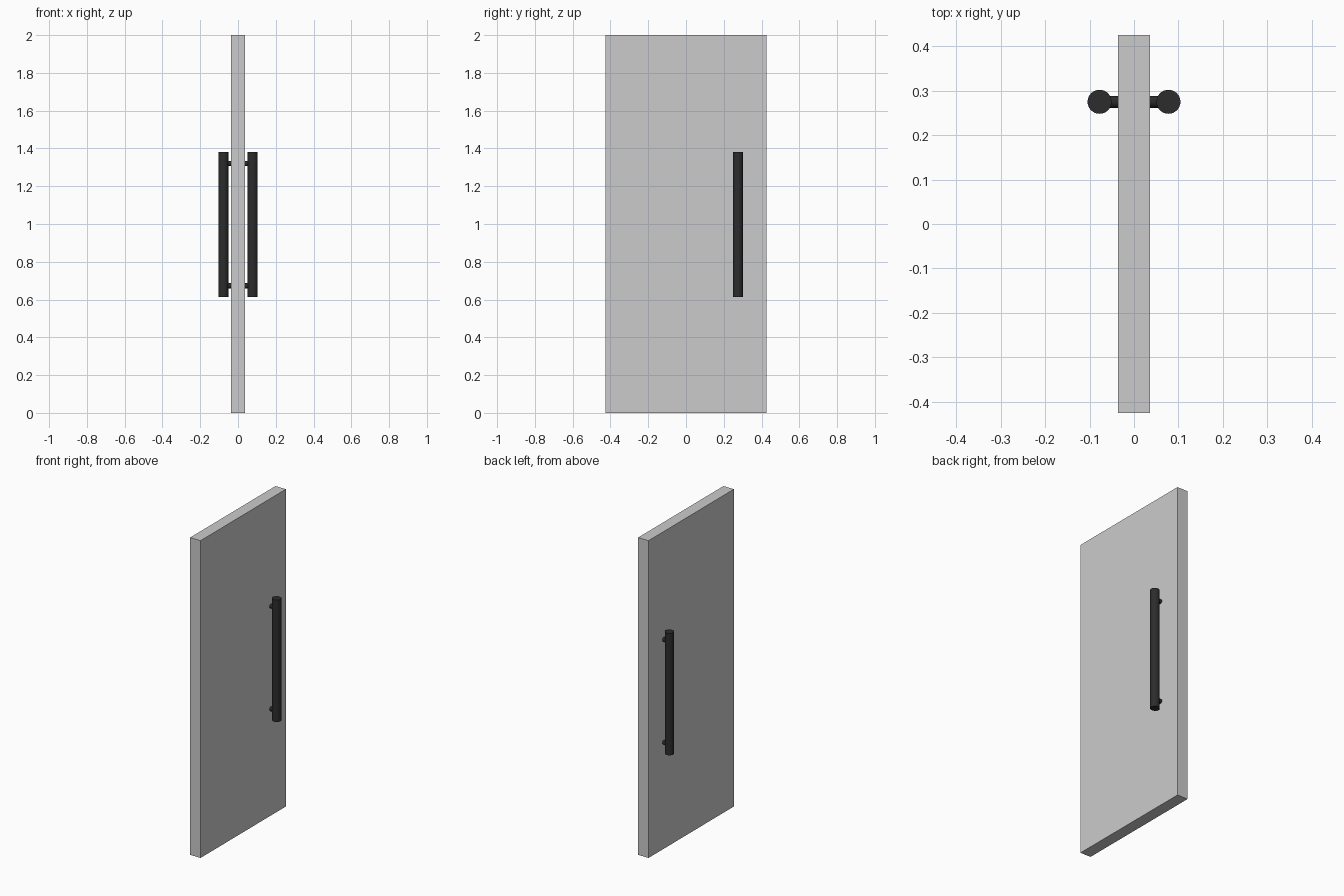
import bpy, math

if "Cube" in bpy.data.objects:
    bpy.data.objects.remove(bpy.data.objects["Cube"])

DOOR_X, DOOR_Y, DOOR_Z = 0.073, 0.85, 2.0
HANDLE_X, HANDLE_Y = 0.0775, 0.275
BAR_R, BAR_LOW, BAR_HIGH = 0.027, 0.613, 1.381
POST_R = 0.0135

black = bpy.data.materials.new("black_metal")
black.diffuse_color = (0.025, 0.025, 0.025, 1)
black.use_nodes = True
black.node_tree.nodes["Principled BSDF"].inputs["Base Color"].default_value = black.diffuse_color


def cylinder(name, radius, depth, location, rotation=(0, 0, 0), caps='NGON'):
    bpy.ops.mesh.primitive_cylinder_add(vertices=32, radius=radius, depth=depth,
                                        end_fill_type=caps,
                                        location=location, rotation=rotation)
    ob = bpy.context.object
    ob.name = name
    ob.data.materials.append(black)
    bpy.ops.object.shade_smooth_by_angle(angle=math.radians(30))
    return ob


# door slab
bpy.ops.mesh.primitive_cube_add(size=1, location=(0, 0, DOOR_Z / 2))
door = bpy.context.object
door.name = "door_panel"
door.scale = (DOOR_X, DOOR_Y, DOOR_Z)
bpy.ops.object.transform_apply(location=False, rotation=False, scale=True)

# matching pull handles on both faces
for side, label in ((-1, "left"), (1, "right")):
    cylinder(f"{label}_handle_bar", BAR_R, BAR_HIGH - BAR_LOW,
             (side * HANDLE_X, HANDLE_Y, (BAR_LOW + BAR_HIGH) / 2))
    # standoff posts from the door face into the bar
    inner, outer = DOOR_X / 2, HANDLE_X - BAR_R + 0.005
    for z, level in ((0.673, "lower"), (1.321, "upper")):
        cylinder(f"{label}_{level}_post", POST_R, outer - inner,
                 (side * (inner + outer) / 2, HANDLE_Y, z),
                 (0, math.pi / 2, 0), 'NOTHING')
